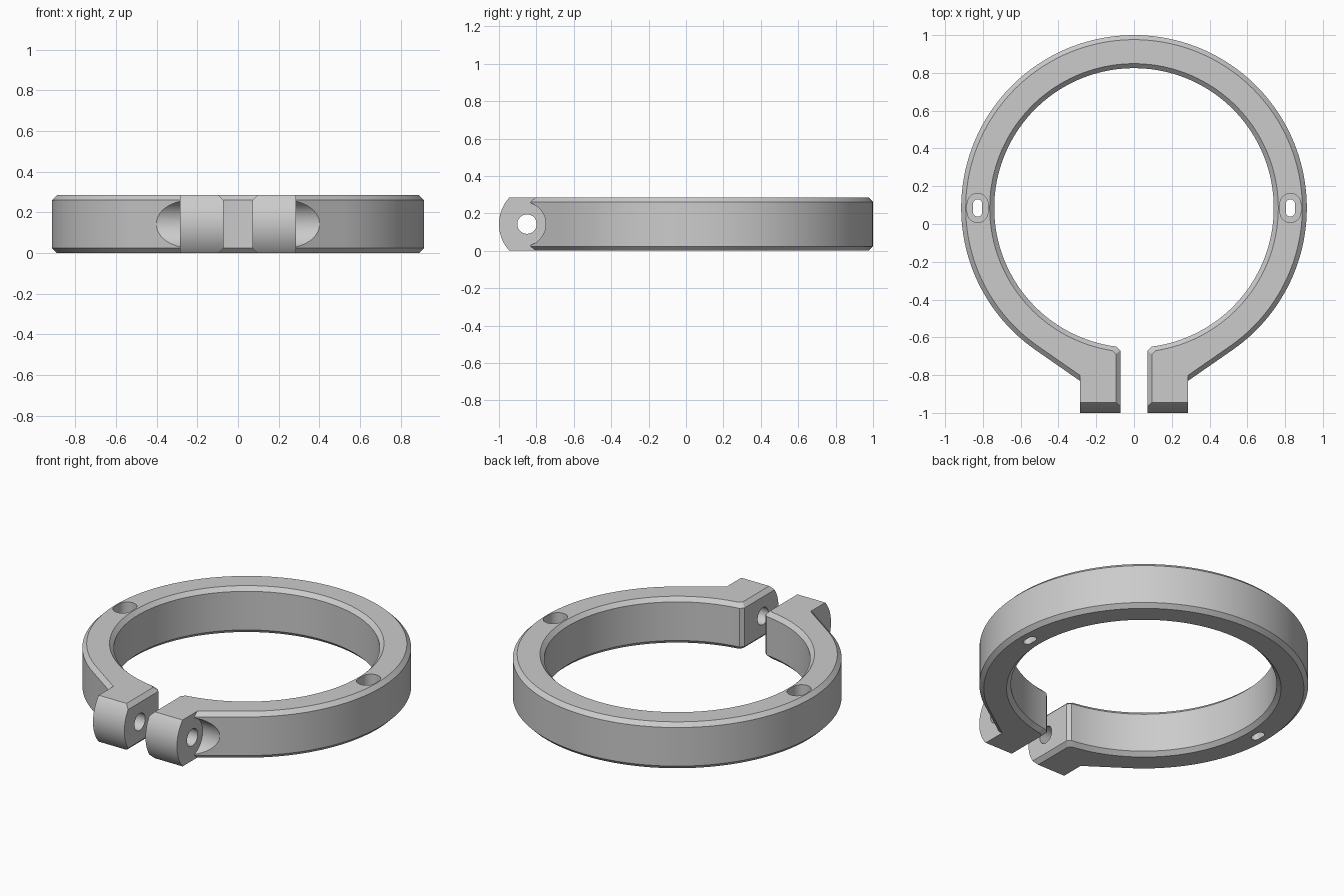
import bpy, bmesh
from math import sin, cos, radians, sqrt, asin, pi
from mathutils import Vector

if "Cube" in bpy.data.objects:
    bpy.data.objects.remove(bpy.data.objects["Cube"], do_unlink=True)

CY, R_OUT, R_IN = 0.085, 0.915, 0.74     # ring centre and radii
HEIGHT, CHAMFER = 0.285, 0.024
GAP, LUG = 0.072, 0.285                  # inner and outer x of each lug
SLOPE = radians(34.8)                    # flank running into the lug
BOLT_Y, BOLT_Z = -0.85, HEIGHT / 2


def arc(cx, cy, r, a0, a1, n):
    return [(cx + r * cos(a0 + (a1 - a0) * i / n),
             cy + r * sin(a0 + (a1 - a0) * i / n)) for i in range(n + 1)]


def loft(name, rings):
    """Closed solid through rings of matching points."""
    bm = bmesh.new()
    loops = [[bm.verts.new(p) for p in ring] for ring in rings]
    n = len(loops[0])
    for low, high in zip(loops, loops[1:]):
        for i in range(n):
            j = (i + 1) % n
            bm.faces.new((low[i], low[j], high[j], high[i]))
    bm.faces.new(loops[0][::-1])
    bm.faces.new(loops[-1])
    bmesh.ops.recalc_face_normals(bm, faces=bm.faces)
    mesh = bpy.data.meshes.new(name)
    bm.to_mesh(mesh)
    bm.free()
    obj = bpy.data.objects.new(name, mesh)
    bpy.context.collection.objects.link(obj)
    return obj


def prism(name, pts, lo, hi, axis):
    """Extrude an outline along x (outline in y, z) or z (outline in x, y)."""
    if axis == "x":
        return loft(name, [[(t, a, b) for a, b in pts] for t in (lo, hi)])
    return loft(name, [[(a, b, t) for a, b in pts] for t in (lo, hi)])


def outline(d):
    """Open clamp outline, drawn in by d except on the outer lug sides."""
    r, ri, gap = R_OUT - d, R_IN + d, GAP + d
    a = SLOPE - pi / 2
    outer = arc(0, CY, r, a, pi / 2, 64)
    tx, ty = outer[0]
    corner = gap + 0.02
    inner_y = CY - sqrt(ri ** 2 - corner ** 2)
    inner = arc(0, CY, ri, pi / 2, asin((inner_y - CY) / ri), 72)
    flank_y = ty - (tx - LUG) * sin(SLOPE) / cos(SLOPE)
    right = [(gap, -1.1), (LUG, -1.1), (LUG, flank_y)] + outer
    inside = inner + [(gap, inner_y - 0.02)]
    left = [(-x, y) for x, y in right[-2::-1]]
    inside_left = [(-x, y) for x, y in inside[:0:-1]]
    return right + left + inside_left + inside


# Clamp body with chamfered rims
levels = [(0, CHAMFER), (CHAMFER, 0), (HEIGHT - CHAMFER, 0), (HEIGHT, CHAMFER)]
clamp = loft("clamp_ring", [[(x, y, z) for x, y in outline(d)] for z, d in levels])


def cut(tool, operation="DIFFERENCE"):
    tool.hide_render = True
    mod = clamp.modifiers.new(tool.name, "BOOLEAN")
    mod.operation, mod.solver, mod.object = operation, "EXACT", tool
    bpy.context.view_layer.objects.active = clamp
    bpy.ops.object.modifier_apply(modifier=mod.name)
    bpy.data.objects.remove(tool, do_unlink=True)


# Rounded lug ends
half_angle = asin((BOLT_Z + 0.01) / 0.21)
nose = arc(-0.79, BOLT_Z, 0.21, pi - half_angle, pi + half_angle, 24)
cut(prism("lug_end_shape", nose + [(1.2, -0.01), (1.2, HEIGHT + 0.01)], -1.2, 1.2, "x"),
    "INTERSECT")

# Bolt hole through both lugs
cut(prism("bolt_hole", arc(BOLT_Y, BOLT_Z, 0.052, 0, 2 * pi, 40)[:-1], -0.4, 0.4, "x"))

# Bolt head clearance and slotted holes on each side
for side in (1, -1):
    lo, hi = sorted((side * LUG, side * 0.7))
    cut(prism("bolt_seat", arc(-0.868, BOLT_Z, 0.118, 0, 2 * pi, 56)[:-1], lo, hi, "x"))
    for name, r, bottom in (("counterbore", 0.055, 0.14), ("slot", 0.024, -0.1)):
        cx = side * 0.828
        stadium = (arc(cx, CY + 0.022, r, 0, pi, 20)
                   + arc(cx, CY - 0.022, r, pi, 2 * pi, 20))
        cut(prism(name, stadium, bottom, 0.4, "z"))

# Colour and shading
grey = bpy.data.materials.new("plain_grey")
grey.use_nodes = True
colour = (0.6, 0.6, 0.6, 1)
grey.diffuse_color = colour
grey.node_tree.nodes["Principled BSDF"].inputs["Base Color"].default_value = colour
clamp.data.materials.clear()
clamp.data.materials.append(grey)
bpy.ops.object.select_all(action="DESELECT")
clamp.select_set(True)
bpy.context.view_layer.objects.active = clamp
bpy.ops.object.shade_smooth_by_angle(angle=radians(25))
